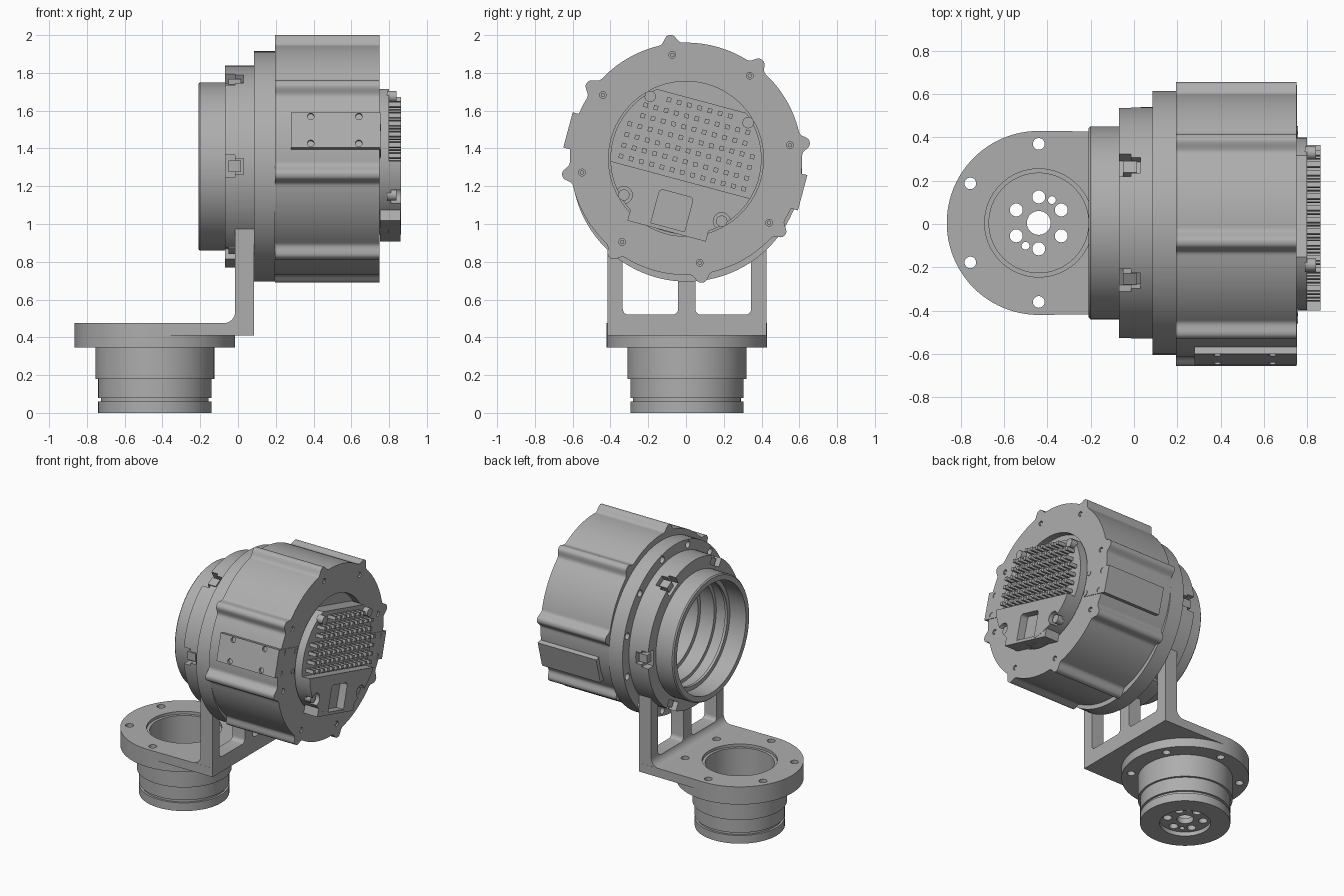
import bpy, bmesh
from math import sin, cos, pi, radians, exp
from mathutils import Matrix, Vector

if "Cube" in bpy.data.objects:
    bpy.data.objects.remove(bpy.data.objects["Cube"])

grey = bpy.data.materials.new("machined_grey")
grey.use_nodes = True
grey.diffuse_color = (0.42, 0.42, 0.42, 1)
grey.node_tree.nodes["Principled BSDF"].inputs["Base Color"].default_value = grey.diffuse_color
parts = []


def frame(y, z, tilt=0.0):
    """Local u, v lie across the head and w runs along its axis (+x)."""
    c, s = cos(tilt), sin(tilt)
    return Matrix(((0, 0, 1, 0), (c, s, 0, y), (-s, c, 0, z), (0, 0, 0, 1)))


WORLD = frame(0, 0)
HEAD = frame(0.005, 1.305)
BODY = frame(0, 1.345, radians(15))
BASE = Matrix.Translation((-0.44, 0.005, 0))


def finish(name, bm, m):
    bmesh.ops.recalc_face_normals(bm, faces=bm.faces)
    bm.transform(m)
    mesh = bpy.data.meshes.new(name)
    bm.to_mesh(mesh)
    bm.free()
    mesh.materials.append(grey)
    obj = bpy.data.objects.new(name, mesh)
    bpy.context.scene.collection.objects.link(obj)
    parts.append(obj)
    return obj


def add_prism(bm, pts, w0, w1):
    rings = [[bm.verts.new((u, v, w)) for u, v in pts] for w in (w0, w1)]
    bm.faces.new(rings[0][::-1])
    bm.faces.new(rings[1])
    n = len(pts)
    for i in range(n):
        j = (i + 1) % n
        bm.faces.new((rings[0][i], rings[0][j], rings[1][j], rings[1][i]))


def prisms(name, outlines, w0, w1, m):
    bm = bmesh.new()
    for pts in outlines:
        add_prism(bm, pts, w0, w1)
    return finish(name, bm, m)


def lathe(name, profile, m, steps=96):
    bm = bmesh.new()
    vs = [bm.verts.new((r, 0, w)) for r, w in profile]
    edges = [bm.edges.new((vs[i - 1], vs[i])) for i in range(len(vs))]
    bmesh.ops.spin(bm, geom=vs + edges, cent=(0, 0, 0), axis=(0, 0, 1),
                   angle=2 * pi, steps=steps)
    bmesh.ops.remove_doubles(bm, verts=bm.verts, dist=1e-5)
    return finish(name, bm, m)


def cut(obj, *cutters):
    for c in cutters:
        mod = obj.modifiers.new("cut", 'BOOLEAN')
        mod.operation = 'DIFFERENCE'
        mod.solver = 'EXACT'
        mod.object = c
        dg = bpy.context.evaluated_depsgraph_get()
        obj.data = bpy.data.meshes.new_from_object(obj.evaluated_get(dg))
        obj.modifiers.clear()
        parts.remove(c)
        bpy.data.objects.remove(c)


def arc(r, a0, a1, n, u=0.0, v=0.0):
    angles = [radians(a0 + (a1 - a0) * i / n) for i in range(n + 1)]
    return [(u + r * cos(a), v + r * sin(a)) for a in angles]


def circle(r, u=0.0, v=0.0, n=20):
    return arc(r, 0, 360, n, u, v)[:-1]


def ring(r, count, radius, start=0.0):
    return [circle(r, *p) for p in arc(radius, start, start + 360, count)[:-1]]


def rect(u0, u1, v0, v1, r=0.0):
    if not r:
        return [(u0, v0), (u1, v0), (u1, v1), (u0, v1)]
    corners = ((u1 - r, v1 - r), (u0 + r, v1 - r), (u0 + r, v0 + r), (u1 - r, v0 + r))
    return [p for i, c in enumerate(corners) for p in arc(r, 90 * i, 90 * i + 90, 5, *c)]


# Base cup with its round flange and drilled floor
cup = lathe("base_cup", [
    (.055, .03), (.17, .03), (.17, 0), (.3, 0), (.3, .06), (.285, .06), (.285, .08),
    (.3, .08), (.3, .18), (.315, .18), (.315, .345), (.425, .345), (.425, .475),
    (.25, .475), (.25, .455), (.23, .455), (.23, .07), (.055, .07)], BASE)
cut(cup,
    prisms("flange_holes", ring(.027, 6, .365, 30), .3, .5, BASE),
    prisms("floor_holes", ring(.03, 6, .12, 30) + ring(.018, 2, .122, 60), -.1, .2, BASE))

# L-shaped bracket: flat arm, filleted upright with two windows
arm_outline = [(.525, -.42), (.525, .42), (0, .4249)] + arc(.4249, 88, -90, 48)
prisms("bracket_arm", [arm_outline], .41, .475, BASE)
SIDE = Matrix(((1, 0, 0, 0), (0, 0, -1, .005), (0, 1, 0, 0), (0, 0, 0, 1)))
upright = prisms("bracket_upright", [
    [(-.075, .412), (.085, .412), (.085, 1.2), (-.015, 1.2)] + arc(.06, 0, -90, 8, -.075, .535)],
    -.42, .42, SIDE)
cut(upright,
    prisms("windows", [rect(-.335, -.042, .52, 1.6, .03), rect(.05, .345, .52, 1.6, .03)],
           -.1, .2, WORLD),
    prisms("collar_space", [circle(.5, n=96)], -.2, .3, HEAD))

# Front barrel, locking flange and mounting ring with a stepped bore
barrel = lathe("front_barrel", [
    (.437, -.21), (.445, -.202), (.445, -.07), (.535, -.07), (.535, .085), (.61, .085),
    (.61, .197), (.33, .197), (.33, .13), (.36, .13), (.36, .02), (.385, .02),
    (.385, -.06), (.37, -.06), (.37, -.08), (.4, -.08), (.4, -.21)], HEAD)


def radial_boxes(name, w0, w1, r0, r1, half):
    bm = bmesh.new()
    for k in range(6):
        rot = Matrix.Rotation(k * pi / 3, 3, 'Z')
        pts = [(rot @ Vector((*p, 0))).to_2d() for p in rect(r0, r1, -half, half)]
        add_prism(bm, pts, w0, w1)
    return finish(name, bm, HEAD)


cut(barrel,
    radial_boxes("wide_slots", -.1, -.015, .47, .6, .06),
    radial_boxes("narrow_slots", -.05, .03, .49, .6, .042),
    prisms("ring_holes", ring(.024, 12, .573, 15), .05, .14, HEAD))
radial_boxes("locking_tabs", -.05, .015, .46, .518, .03)


# Main housing: round drum with eight rounded ribs
def rib_radius(deg):
    off = (deg - 22.5 + 22.5) % 45 - 22.5
    return .615 + .046 * exp(-(abs(off) / 3.4) ** 3)


outline = [(rib_radius(a) * cos(radians(a)), rib_radius(a) * sin(radians(a)))
           for a in [i * .75 for i in range(480)]]
housing = prisms("main_housing", [outline], .195, .75, BODY)
cut(housing,
    prisms("bore", [circle(.33, n=96)], .1, .45, HEAD),
    prisms("cap_recess", [circle(.41, n=96)], .7, .9, BODY),
    prisms("rib_screw_holes", ring(.018, 8, .555, 22.5), .72, .8, BODY))
prisms("rib_screws", ring(.011, 8, .555, 22.5), .72, .745, BODY)

# Side plates with screws on the end and on the outer face
for side, label in ((-1, "front"), (1, "back")):
    u0, u1 = sorted((side * .42, side * .643))
    plate = prisms(label + "_side_plate", [rect(u0, u1, -.11, .083)], .28, .754, BODY)
    screws = [circle(.018, side * u, v) for u in (.435, .575) for v in (-.085, .055)]
    FACE = BODY @ Matrix(((0, 0, side, 0), (0, 1, 0, 0), (1, 0, 0, 0), (0, 0, 0, 1)))
    outer = [circle(.018, x, v) for x in (.385, .64) for v in (-.087, .06)]
    cut(plate,
        prisms("end_holes", screws[2:], .735, .8, BODY),
        prisms("outer_holes", outer, .625, .7, FACE))
    prisms(label + "_end_screws", screws[:2], .74, .757, BODY)

# Rear cap: trimmed disc, raised lower section with a window
cap_outline = [(u, min(v, .317)) for u, v in circle(.4, n=96)]
prisms("rear_cap", [cap_outline], .69, .8, BODY)
lower_arc = [(u, max(v, -.395)) for u, v in arc(.4, 196.7, 343.3, 48)]
lower = prisms("rear_lower_cover", [lower_arc], .79, .862, BODY)
tab = prisms("rear_lower_tab", [rect(-.215, .215, -.396, -.3)], .751, .861, BODY)
screw_spots = [(u, v) for u in (-.268, .268) for v in (-.27, .27)]
cut(lower,
    prisms("cover_window", [rect(-.092, .092, -.5, -.19, .02)], .805, .9, BODY),
    prisms("screw_pockets", [circle(.045, *p) for p in screw_spots], .81, .9, BODY))
cut(tab, prisms("tab_window", [rect(-.092, .092, -.375, -.1)], .805, .9, BODY))
prisms("cap_screws", [circle(.03, *p) for p in screw_spots], .79, .84, BODY)

# Cooling pins in a square grid, kept inside the cap and clear of its screws
pins = []
for i in range(-6, 7):
    for j in range(7):
        u, v = i * .056, -.075 + j * .059
        clear = all((u - a) ** 2 + (v - b) ** 2 > .045 ** 2 for a, b in screw_spots)
        if u * u + v * v < .372 ** 2 and clear:
            pins.append(rect(u - .012, u + .012, v - .012, v + .012))
prisms("cooling_pins", pins, .79, .862, BODY)

# Smooth the round walls and keep machined edges crisp
bpy.ops.object.select_all(action='DESELECT')
for p in parts:
    p.select_set(True)
bpy.context.view_layer.objects.active = parts[0]
bpy.ops.object.shade_smooth_by_angle(angle=radians(25))
